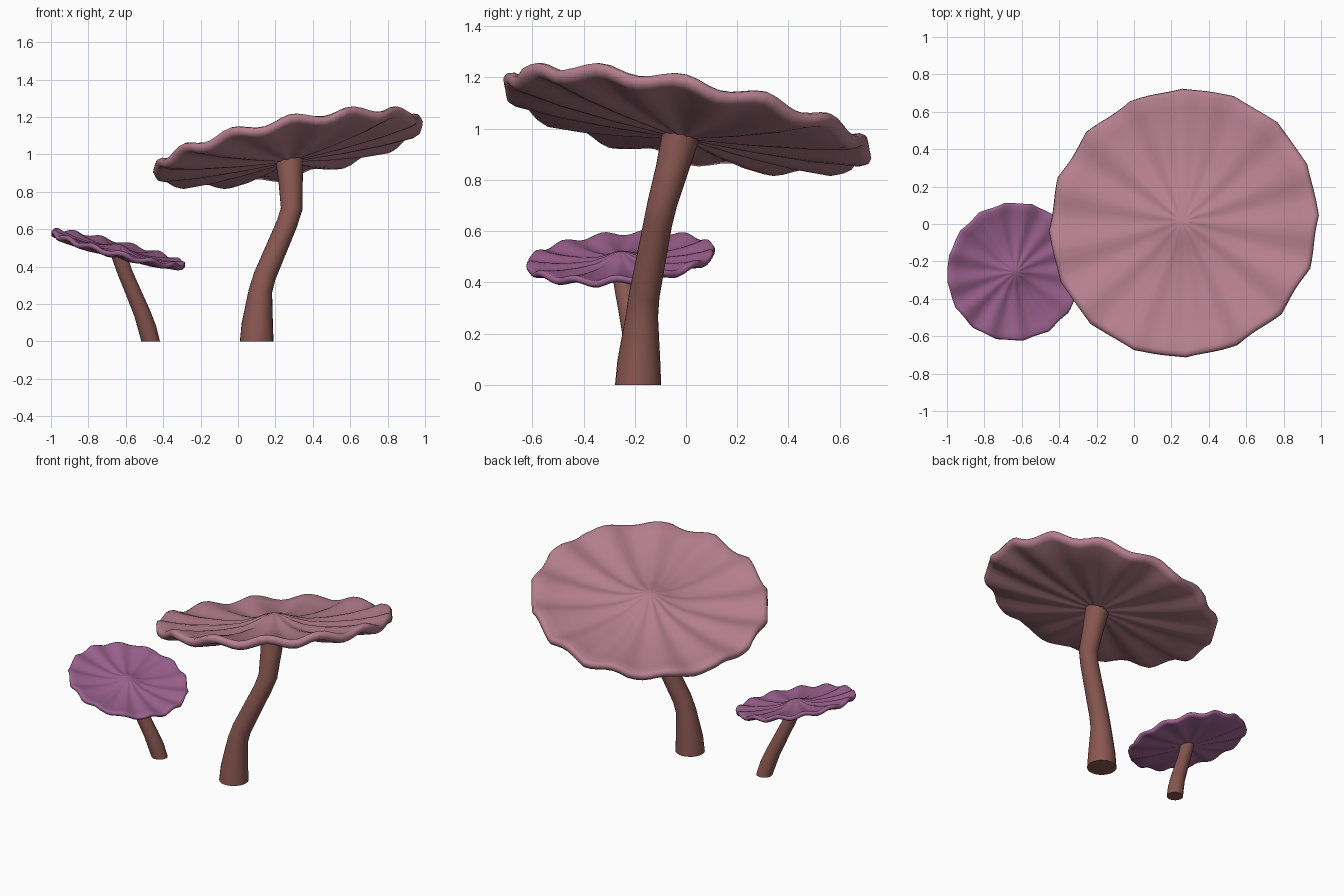
import bpy, bmesh
from math import cos, sin, pi, radians
from mathutils import Vector, Matrix

if "Cube" in bpy.data.objects:
    bpy.data.objects.remove(bpy.data.objects["Cube"])


def material(name, rgb):
    m = bpy.data.materials.new(name)
    m.diffuse_color = (*rgb, 1)
    m.use_nodes = True
    m.node_tree.nodes["Principled BSDF"].inputs["Base Color"].default_value = m.diffuse_color
    return m


def finish(bm, name, mat, angle):
    bmesh.ops.recalc_face_normals(bm, faces=bm.faces)
    me = bpy.data.meshes.new(name)
    bm.to_mesh(me)
    bm.free()
    ob = bpy.data.objects.new(name, me)
    bpy.context.collection.objects.link(ob)
    me.materials.append(mat)
    bpy.ops.object.select_all(action='DESELECT')
    bpy.context.view_layer.objects.active = ob
    ob.select_set(True)
    bpy.ops.object.shade_smooth_by_angle(angle=radians(angle))
    return ob


def bridge(bm, rings):
    for a, b in zip(rings, rings[1:]):
        n = len(a)
        for i in range(n):
            bm.faces.new((a[i], a[(i + 1) % n], b[(i + 1) % n], b[i]))


# Cap: 16-sided dish with a raised centre and 13 radial ripples
PROFILE = [(0.06, 0.043), (0.13, 0.015), (0.22, -0.008), (0.36, -0.015), (0.52, -0.008),
           (0.64, 0.008), (0.705, 0.024), (0.728, 0.018), (0.735, 0.0), (0.728, -0.022),
           (0.70, -0.035), (0.52, -0.058), (0.3, -0.073), (0.1, -0.08)]
SIDES, SUB, WAVES = 16, 6, 13


def cap(name, centre, normal, scale, turn, mat):
    bm = bmesh.new()
    step = 2 * pi / SIDES
    n = SIDES * SUB
    rings = []
    for r, z in PROFILE:
        ring = []
        for i in range(n):
            k, f = divmod(i, SUB)
            a0, a1 = k * step + turn, (k + 1) * step + turn
            t = f / SUB
            p = Vector((cos(a0), sin(a0), 0)).lerp(Vector((cos(a1), sin(a1), 0)), t) * r
            ang = (k + t) * step + turn
            p.z = z + 0.019 * r / 0.73 * cos(WAVES * (ang + radians(3.5)))
            ring.append(bm.verts.new(p))
        rings.append(ring)
    bridge(bm, rings)
    for ring, z in ((rings[0], 0.053), (rings[-1], -0.082)):
        c = bm.verts.new((0, 0, z))
        for i in range(n):
            bm.faces.new((ring[i], ring[(i + 1) % n], c))
    rot = Vector((0, 0, 1)).rotation_difference(Vector(normal)).to_matrix().to_4x4()
    bmesh.ops.transform(bm, verts=bm.verts,
                        matrix=Matrix.Translation(centre) @ rot @ Matrix.Scale(scale, 4))
    return finish(bm, name, mat, 60)


# Stem: bent tube through (x, y, z, radius) stations, flat on the ground
def stem(name, stations, mat, sides=24):
    bm = bmesh.new()
    pts = [Vector(s[:3]) for s in stations]
    rings = []
    for i, s in enumerate(stations):
        d = pts[min(i + 1, len(pts) - 1)] - pts[max(i - 1, 0)]
        if i == 0:
            d = Vector((0, 0, 1))
        q = Vector((0, 0, 1)).rotation_difference(d)
        rings.append([bm.verts.new(pts[i] + q @ Vector((cos(2 * pi * j / sides),
                      sin(2 * pi * j / sides), 0)) * s[3]) for j in range(sides)])
    bridge(bm, rings)
    bm.faces.new(rings[0])
    bm.faces.new(rings[-1])
    return finish(bm, name, mat, 50)


pink = material("pink_cap", (0.46, 0.21, 0.27))
purple = material("purple_cap", (0.33, 0.12, 0.27))
brown = material("stem_brown", (0.25, 0.095, 0.08))

# Large mushroom
stem("large_stem", [(0.10, -0.187, 0, 0.09), (0.103, -0.184, 0.09, 0.084),
                    (0.12, -0.172, 0.27, 0.063), (0.143, -0.163, 0.35, 0.06),
                    (0.262, -0.11, 0.63, 0.056), (0.287, -0.092, 0.71, 0.058),
                    (0.282, -0.055, 0.84, 0.064), (0.275, -0.02, 0.975, 0.074)], brown)
cap("large_cap", (0.267, 0.005, 1.04), (-0.19, 0.19, 1), 1.0, radians(2), pink)

# Small mushroom
stem("small_stem", [(-0.467, -0.168, 0, 0.05), (-0.485, -0.18, 0.07, 0.049),
                    (-0.512, -0.195, 0.15, 0.045), (-0.575, -0.224, 0.3, 0.041),
                    (-0.605, -0.238, 0.37, 0.04), (-0.635, -0.25, 0.46, 0.042)], brown)
cap("small_cap", (-0.64, -0.255, 0.495), (0.25, -0.08, 1), 0.508, radians(8), purple)
